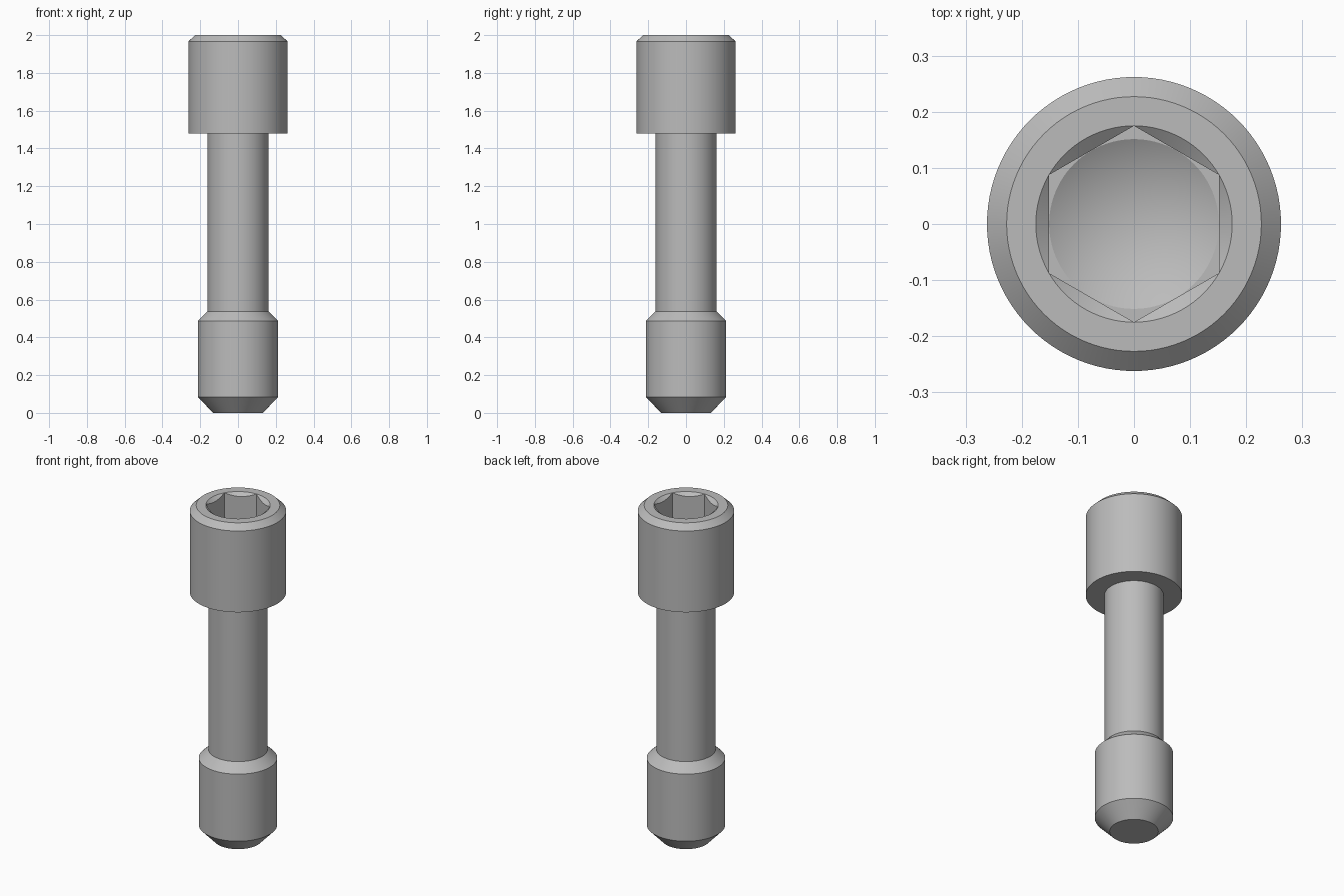
import bpy, bmesh, math

cube = bpy.data.objects.get("Cube")
if cube:
    bpy.data.objects.remove(cube)

SEGMENTS = 96
TOP = 2.0
HEX_CORNER = 0.175
HEX_FLAT = HEX_CORNER * math.cos(math.pi / 6)
FLOOR = 1.74

steel = bpy.data.materials.new("steel_grey")
steel.use_nodes = True
colour = (0.5, 0.5, 0.5, 1)
steel.diffuse_color = colour
steel.node_tree.nodes["Principled BSDF"].inputs["Base Color"].default_value = colour


def hex_radius(angle):
    """Radius of the hexagon, with corners on the y axis."""
    return HEX_FLAT / math.cos((angle + math.pi / 6) % (math.pi / 3) - math.pi / 6)


def circle(r, z):
    return lambda a: (r, z)


def chamfered_rim(a):
    """Where the conical lead-in meets the hexagon walls."""
    r = hex_radius(a)
    return r, TOP - (HEX_CORNER - r) * 0.8


# Outside from the tip up: tip, thread, neck, shank, head
outline = [(0.132, 0), (0.213, 0.085), (0.213, 0.487), (0.161, 0.538),
           (0.161, 1.48), (0.262, 1.48), (0.262, 1.967), (0.227, TOP),
           (HEX_CORNER, TOP)]
rings = [circle(r, z) for r, z in outline]
# Socket going down: lead-in, hexagon walls, floor with drill point
rings += [chamfered_rim, lambda a: (hex_radius(a), FLOOR),
          circle(HEX_FLAT * 0.998, FLOOR)]

bm = bmesh.new()
loops = []
for ring in rings:
    loop = []
    for i in range(SEGMENTS):
        a = math.tau * i / SEGMENTS
        r, z = ring(a)
        loop.append(bm.verts.new((r * math.cos(a), r * math.sin(a), z)))
    loops.append(loop)
for low, high in zip(loops, loops[1:]):
    for i in range(SEGMENTS):
        j = (i + 1) % SEGMENTS
        bm.faces.new((low[i], low[j], high[j], high[i]))
bm.faces.new(loops[0][::-1])
apex = bm.verts.new((0, 0, FLOOR - HEX_FLAT * math.tan(math.pi / 6)))
for i in range(SEGMENTS):
    bm.faces.new((loops[-1][i], loops[-1][(i + 1) % SEGMENTS], apex))
bmesh.ops.remove_doubles(bm, verts=bm.verts, dist=0.00001)
bmesh.ops.recalc_face_normals(bm, faces=bm.faces)

mesh = bpy.data.meshes.new("socket_head_screw")
bm.to_mesh(mesh)
bm.free()
mesh.materials.append(steel)
screw = bpy.data.objects.new("socket_head_screw", mesh)
bpy.context.collection.objects.link(screw)
bpy.ops.object.select_all(action="DESELECT")
screw.select_set(True)
bpy.context.view_layer.objects.active = screw
bpy.ops.object.shade_smooth_by_angle(angle=math.radians(20))
